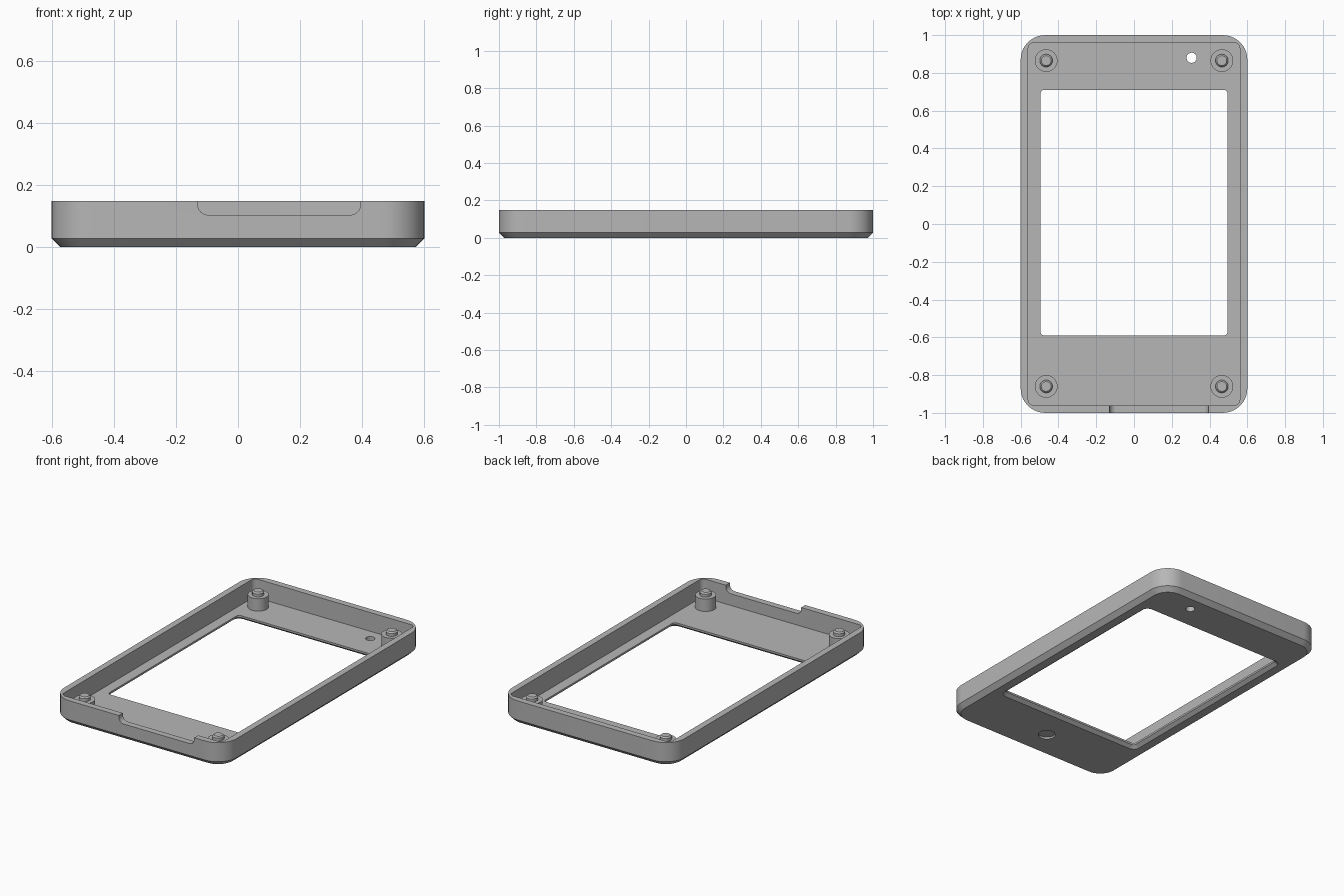
import bpy, bmesh, math

if "Cube" in bpy.data.objects:
    bpy.data.objects.remove(bpy.data.objects["Cube"])

grey = bpy.data.materials.new("plain_grey")
grey.use_nodes = True
grey.diffuse_color = (0.47, 0.47, 0.47, 1)
grey.node_tree.nodes["Principled BSDF"].inputs["Base Color"].default_value = grey.diffuse_color


def rounded_rect(hx, hy, r, z, cy=0.0, steps=10):
    """Ring of points around a rectangle with rounded corners."""
    ring = []
    for i, (sx, sy) in enumerate([(1, 1), (-1, 1), (-1, -1), (1, -1)]):
        for k in range(steps + 1):
            a = math.pi / 2 * (i + k / steps)
            ring.append((sx * (hx - r) + r * math.cos(a),
                         cy + sy * (hy - r) + r * math.sin(a), z))
    return ring


def circle(cx, cy, r, z, n=32):
    return [(cx + r * math.cos(math.tau * k / n),
             cy + r * math.sin(math.tau * k / n), z) for k in range(n)]


def loft(name, rings, loop=False):
    """Skin a stack of rings; either cap the ends or join last to first."""
    bm = bmesh.new()
    vs = [[bm.verts.new(p) for p in ring] for ring in rings]
    n = len(vs[0])
    pairs = list(zip(vs, vs[1:])) + ([(vs[-1], vs[0])] if loop else [])
    for a, b in pairs:
        for k in range(n):
            m = (k + 1) % n
            bm.faces.new((a[k], a[m], b[m], b[k]))
    if not loop:
        bm.faces.new(vs[0])
        bm.faces.new(vs[-1])
    bmesh.ops.recalc_face_normals(bm, faces=bm.faces)
    mesh = bpy.data.meshes.new(name)
    bm.to_mesh(mesh)
    bm.free()
    mesh.materials.append(grey)
    obj = bpy.data.objects.new(name, mesh)
    bpy.context.collection.objects.link(obj)
    return obj


def activate(obj):
    bpy.ops.object.select_all(action='DESELECT')
    obj.select_set(True)
    bpy.context.view_layer.objects.active = obj


def cut(target, cutter):
    mod = target.modifiers.new("cut", 'BOOLEAN')
    mod.operation = 'DIFFERENCE'
    mod.solver = 'EXACT'
    mod.object = cutter
    activate(target)
    bpy.ops.object.modifier_apply(modifier=mod.name)
    bpy.data.objects.remove(cutter)


def smooth(obj):
    activate(obj)
    bpy.ops.object.shade_smooth_by_angle(angle=math.radians(30))


HEIGHT, FLOOR, CHAMFER = 0.148, 0.03, 0.028
WIN_X, WIN_Y, WIN_CY = 0.495, 0.65, 0.06

# Tray: closed section running round the window
shell = loft("bezel_shell", [
    rounded_rect(WIN_X, WIN_Y, 0.02, FLOOR, WIN_CY),
    rounded_rect(0.56, 0.96, 0.03, FLOOR),
    rounded_rect(0.56, 0.96, 0.03, HEIGHT),
    rounded_rect(0.6, 1.0, 0.13, HEIGHT),
    rounded_rect(0.6, 1.0, 0.13, CHAMFER),
    rounded_rect(0.6 - CHAMFER, 1.0 - CHAMFER, 0.13 - CHAMFER, 0),
    rounded_rect(WIN_X + 0.022, WIN_Y + 0.022, 0.042, 0, WIN_CY),
    rounded_rect(WIN_X, WIN_Y, 0.02, 0.018, WIN_CY),
], loop=True)

# Notch in the front wall, drawn flat then stood upright
notch = loft("notch_cutter", [rounded_rect(0.2625, 0.1, 0.035, d) for d in (-0.05, 0.05)])
notch.rotation_euler = (math.radians(90), 0, 0)
notch.location = (0.1325, -0.98, 0.203)
bpy.context.view_layer.update()
cut(shell, notch)

# Small through hole and shallow round button recess on the underside
cut(shell, loft("hole_cutter", [circle(0.305, 0.88, 0.027, z) for z in (-0.1, 0.1)]))
cut(shell, loft("recess_cutter", [circle(0, -0.8, 0.05, z) for z in (-0.1, 0.012)]))
smooth(shell)

# Corner posts with chamfered locating pins
for side, x in (("left", 0.465), ("right", -0.465)):
    for end, y in (("back", 0.865), ("front", -0.86)):
        post = loft(f"{end}_{side}_post", [
            circle(x, y, 0.06, FLOOR - 0.01),
            circle(x, y, 0.06, 0.108),
            circle(x, y, 0.034, 0.108),
            circle(x, y, 0.034, 0.126),
            circle(x, y, 0.026, 0.134)])
        smooth(post)
